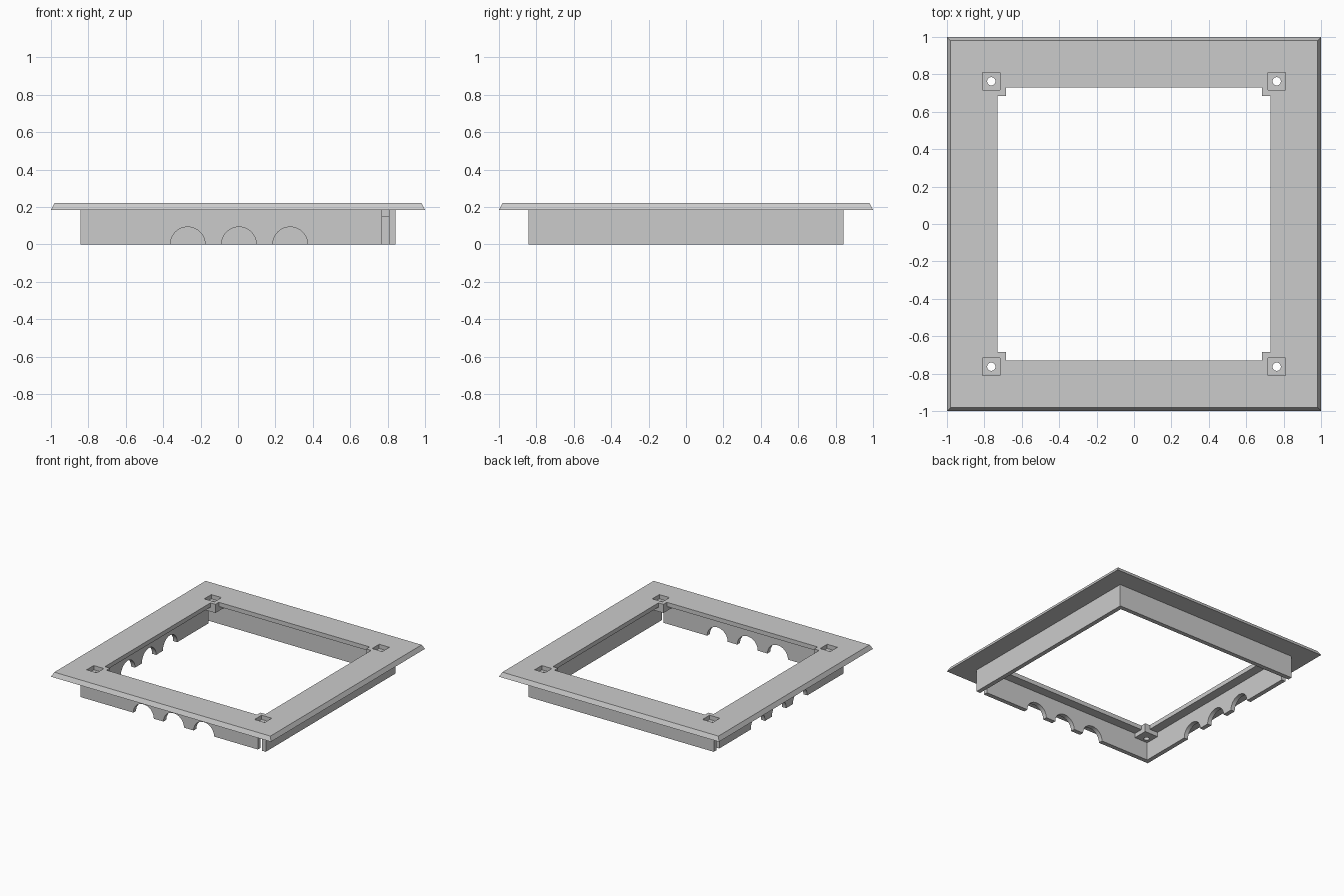
import bpy, bmesh, math
from mathutils import Matrix

if "Cube" in bpy.data.objects:
    bpy.data.objects.remove(bpy.data.objects["Cube"], do_unlink=True)

# Main levels and sizes
BASE, TOP = 0.185, 0.22
OUT, T = 0.842, 0.036          # wall outer face and thickness
GAP = 0.77                     # where the arched walls stop short
SCREW = 0.763                  # screw position in x and y

grey = bpy.data.materials.new("light grey")
grey.use_nodes = True
grey.diffuse_color = (0.6, 0.6, 0.6, 1)
grey.node_tree.nodes["Principled BSDF"].inputs["Base Color"].default_value = (0.6, 0.6, 0.6, 1)


def finish(name, bm):
    bmesh.ops.recalc_face_normals(bm, faces=bm.faces)
    mesh = bpy.data.meshes.new(name)
    bm.to_mesh(mesh)
    bm.free()
    mesh.materials.append(grey)
    obj = bpy.data.objects.new(name, mesh)
    bpy.context.collection.objects.link(obj)
    return obj


def prism(name, outline, z0, z1, top_scale=1.0):
    """Extrude a flat outline from z0 to z1, optionally tapering it."""
    bm = bmesh.new()
    low = [bm.verts.new((x, y, z0)) for x, y in outline]
    high = [bm.verts.new((x * top_scale, y * top_scale, z1)) for x, y in outline]
    bm.faces.new(low)
    bm.faces.new(high)
    for i in range(len(low)):
        j = (i + 1) % len(low)
        bm.faces.new((low[i], low[j], high[j], high[i]))
    return finish(name, bm)


def rect(x0, x1, y0, y1):
    return [(x0, y0), (x1, y0), (x1, y1), (x0, y1)]


def square(cx, cy, half):
    return rect(cx - half, cx + half, cy - half, cy + half)


def cylinder(name, radius, length, centre, axis=None):
    turn = Matrix.Rotation(math.pi / 2, 4, axis) if axis else Matrix.Identity(4)
    bm = bmesh.new()
    bmesh.ops.create_cone(bm, cap_ends=True, segments=48, radius1=radius, radius2=radius,
                          depth=length, matrix=Matrix.Translation(centre) @ turn)
    return finish(name, bm)


def cut(obj, cutter):
    """Subtract the cutter from the object and remove the cutter."""
    cutter.hide_render = True
    mod = obj.modifiers.new("cut", "BOOLEAN")
    mod.operation, mod.solver, mod.object = "DIFFERENCE", "EXACT", cutter
    bpy.context.view_layer.objects.active = obj
    bpy.ops.object.modifier_apply(modifier=mod.name)
    bpy.data.objects.remove(cutter, do_unlink=True)


def smooth(obj):
    bpy.ops.object.select_all(action="DESELECT")
    obj.select_set(True)
    bpy.context.view_layer.objects.active = obj
    bpy.ops.object.shade_smooth_by_angle(angle=math.radians(30))


corners = [(sx, sy) for sx in (-1, 1) for sy in (-1, 1)]

# Flange with sloping rim and a notched opening
flange = prism("flange", square(0, 0, 1), BASE, TOP, 0.982)
a, b = 0.73, 0.685
opening = [(b, -a), (b, -b), (a, -b), (a, b), (b, b), (b, a),
           (-b, a), (-b, b), (-a, b), (-a, -b), (-b, -b), (-b, -a)]
cut(flange, prism("opening_cutter", opening, 0, 1))

# Square screw recesses and the drilled bosses below them
for sx, sy in corners:
    cx, cy = sx * SCREW, sy * SCREW
    cut(flange, prism("recess_cutter", square(cx, cy, 0.046), 0, 1))
    side = ("left" if sx > 0 else "right")
    end = ("back" if sy > 0 else "front")
    x0, x1 = sorted((sx * b, sx * 0.812))
    y0, y1 = sorted((sy * b, sy * 0.812))
    boss = prism(f"{end}_{side}_screw_boss", rect(x0, x1, y0, y1), BASE - T, BASE)
    cut(boss, cylinder("drill_cutter", 0.022, 1, (cx, cy, BASE)))
    smooth(boss)

# Plain wall pair, back and +x side
inner = OUT - T
prism("plain_walls", [(OUT, OUT), (-OUT, OUT), (-OUT, inner), (inner, inner),
                      (inner, -OUT), (OUT, -OUT)], 0, BASE)

# Arched wall pair, front and -x side
arched = prism("arched_walls", [(-OUT, -OUT), (GAP, -OUT), (GAP, -inner), (-inner, -inner),
                                (-inner, GAP), (-OUT, GAP)], 0, BASE)
for i in (-1, 0, 1):
    at = 0.005 + i * 0.274
    cut(arched, cylinder("arch_cutter", 0.093, 0.2, (at, -OUT, 0), "X"))
    cut(arched, cylinder("arch_cutter", 0.093, 0.2, (-OUT, -at, 0), "Y"))
smooth(arched)
